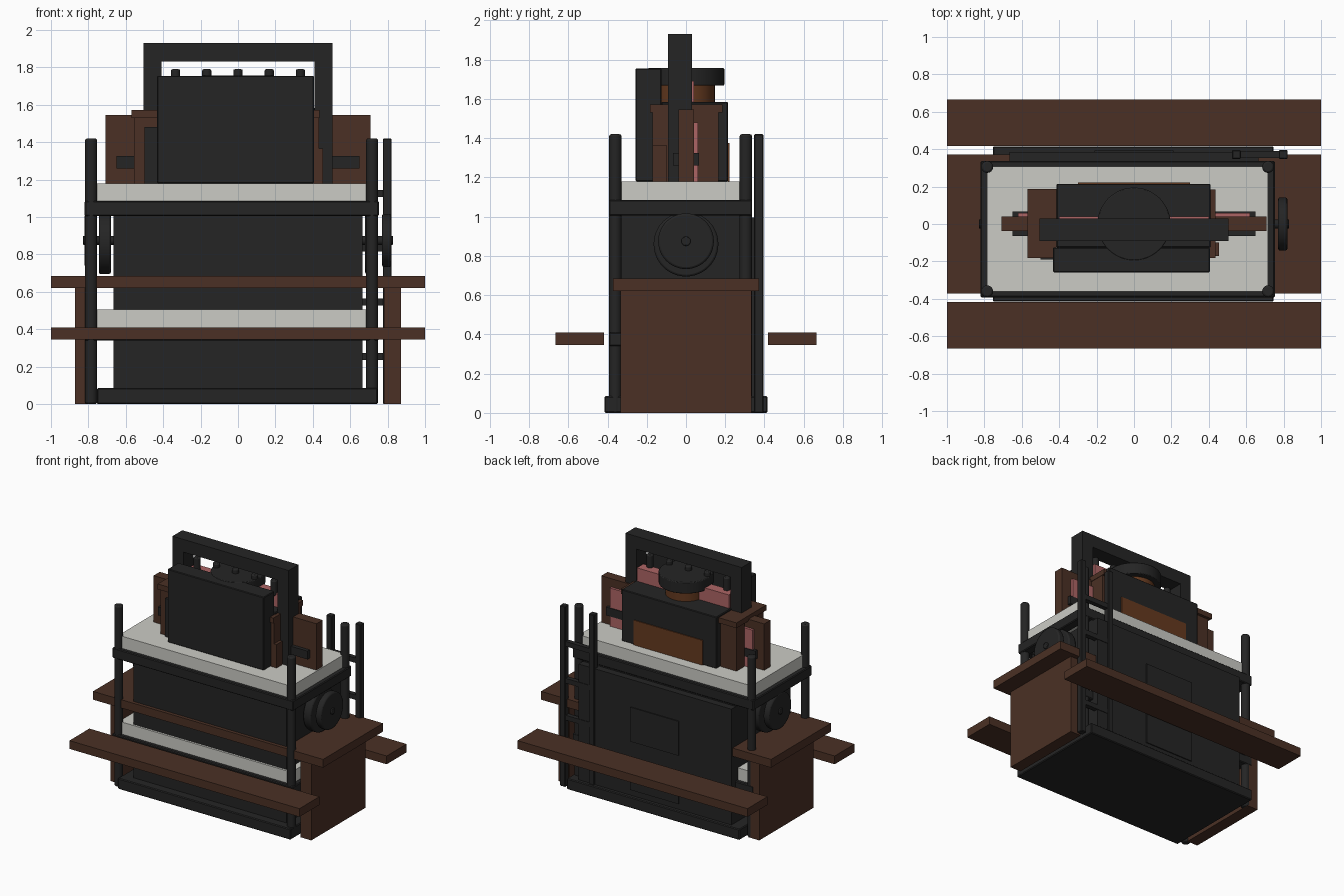
import bpy
import math

cube = bpy.data.objects.get("Cube")
if cube:
    bpy.data.objects.remove(cube, do_unlink=True)


def material(name, r, g, b):
    m = bpy.data.materials.new(name)
    m.use_nodes = True
    m.diffuse_color = (r, g, b, 1)
    m.node_tree.nodes["Principled BSDF"].inputs["Base Color"].default_value = (r, g, b, 1)
    return m


black = material("charcoal", 0.018, 0.018, 0.018)
grey = material("pale_grey", 0.6, 0.6, 0.56)
brown = material("dark_wood", 0.07, 0.03, 0.018)
pink = material("dusty_pink", 0.42, 0.13, 0.13)
copper = material("copper_brown", 0.13, 0.042, 0.014)


def finish(name, mat, bevel, segments=1):
    ob = bpy.context.object
    ob.name = name
    ob.data.materials.append(mat)
    if bevel:
        mod = ob.modifiers.new("bevel", "BEVEL")
        mod.width = bevel
        mod.segments = segments
    return ob


def box(name, mat, x, y, z, bevel=0):
    """Box from its (low, high) extent on each axis."""
    spans = (x, y, z)
    bpy.ops.mesh.primitive_cube_add(size=1, location=[sum(s) / 2 for s in spans])
    ob = bpy.context.object
    for v in ob.data.vertices:
        for i, s in enumerate(spans):
            v.co[i] *= s[1] - s[0]
    return finish(name, mat, bevel)


def rod(name, mat, centre, radius, length, axis="z", bevel=0, sides=32):
    rot = {"x": (0, math.pi / 2, 0), "z": (0, 0, 0)}[axis]
    bpy.ops.mesh.primitive_cylinder_add(vertices=sides, radius=radius, depth=length,
                                        location=centre, rotation=rot)
    bpy.ops.object.shade_smooth_by_angle()
    return finish(name, mat, bevel, 2)


def mirrored(span, side):
    return tuple(sorted(side * v for v in span))


# Corner poles, and the bars that join them at two heights
POLE_X, POLE_Y = (-0.785, 0.717), (-0.36, 0.305)
for px in POLE_X:
    for py in POLE_Y:
        rod("corner_pole", black, (px, py, 0.71), 0.032, 1.42, bevel=0.01, sides=16)
for low, high in ((0.34, 0.41), (1.005, 1.085)):
    for py in POLE_Y:
        box("long_belt", black, (-0.82, 0.753), (py - 0.032, py + 0.032), (low, high), 0.006)
    for px in POLE_X:
        box("end_belt", black, (px - 0.036, px + 0.036), (-0.39, 0.335), (low, high), 0.006)
    box("platform", grey, (-0.785, 0.717), (-0.362, 0.307), (high, high + 0.095))

# Lower body
box("base", black, (-0.755, 0.747), (-0.415, 0.415), (0, 0.085), 0.006)
box("body", black, (-0.665, 0.665), (-0.345, 0.33), (0.085, 1.005))
box("back_panel", black, (-0.665, 0.665), (0.33, 0.385), (0.085, 0.995))
for z in ((0.13, 0.39), (0.51, 0.78)):
    box("back_hatch", black, (-0.21, 0.21), (0.38, 0.393), z)

# Benches, shelf and the end boards below it
for y in ((-0.665, -0.418), (0.418, 0.665)):
    box("bench", brown, (-1, 1), y, (0.345, 0.41))
box("shelf", brown, (-1, 1), (-0.372, 0.372), (0.62, 0.685))
for side in (-1, 1):
    box("end_board", brown, mirrored((0.78, 0.872), side), (-0.335, 0.335), (0, 0.62))

# Wheels on both ends
for side in (-1, 1):
    rod("axle", black, (side * 0.73, 0, 0.875), 0.024, 0.2, "x", 0.005)
    rod("large_wheel", black, (side * 0.712, 0, 0.86), 0.165, 0.065, "x", 0.01, 48)
    rod("hand_wheel", black, (side * 0.795, 0, 0.875), 0.142, 0.05, "x", 0.01, 48)

# Ladder
for x in (0.547, 0.798):
    box("ladder_rail", black, (x - 0.024, x + 0.024), (0.347, 0.395), (0, 1.42), 0.005)
for i in range(4):
    z = 0.255 + 0.29 * i
    box("ladder_rung", black, (0.547, 0.798), (0.353, 0.389), (z - 0.019, z + 0.019))

# Upper machine: front slab, rear housing and back plate
box("front_slab", black, (-0.433, 0.405), (-0.258, -0.125), (1.18, 1.755), 0.005)
box("rear_housing", black, (-0.415, 0.41), (-0.125, 0.215), (1.18, 1.585), 0.005)
box("back_plate", copper, (-0.3, 0.3), (0.213, 0.222), (1.18, 1.375))

# Drum with its lid
rod("drum", copper, (0, 0, 1.63), 0.147, 0.1, sides=48)
rod("drum_lid", black, (0, 0, 1.712), 0.195, 0.09, bevel=0.006, sides=48)

# Arch frame, pink bar and pins
for side in (-1, 1):
    box("arch_post", black, mirrored((0.41, 0.505), side), (-0.092, 0.03), (1.18, 1.93))
box("arch_beam", black, (-0.41, 0.41), (-0.092, 0.03), (1.83, 1.93))
box("pink_bar", pink, (-0.4, 0.4), (-0.04, 0.04), (1.58, 1.69))
for i in range(-2, 3):
    rod("pin", black, (i * 0.167, -0.03, 1.73), 0.025, 0.12, bevel=0.008, sides=16)

# Upright side planks with pink backing and dark clamps
for side in (-1, 1):
    box("side_plank", brown, mirrored((0.41, 0.708), side), (-0.037, 0.04), (1.18, 1.545))
    box("pink_backing", pink, mirrored((0.41, 0.62), side), (0.035, 0.06), (1.18, 1.48))
    box("clamp", black, mirrored((0.41, 0.65), side), (-0.065, 0.066), (1.26, 1.325))

# Wooden stand on the right
box("stand_cap", brown, (-0.57, -0.415), (-0.183, 0.187), (1.53, 1.572))
for y in ((-0.17, -0.1), (0.065, 0.165)):
    box("stand_post", brown, (-0.555, -0.415), y, (1.18, 1.53))
box("stand_core", black, (-0.5, -0.415), (-0.19, 0.12), (1.18, 1.48))

# Wooden blocks on the left
box("left_block", brown, (0.4, 0.455), (-0.17, -0.1), (1.18, 1.365))
box("left_board", brown, (0.4, 0.432), (-0.17, 0.165), (1.18, 1.53))
box("left_cap", brown, (0.4, 0.435), (-0.183, 0.185), (1.53, 1.572))
